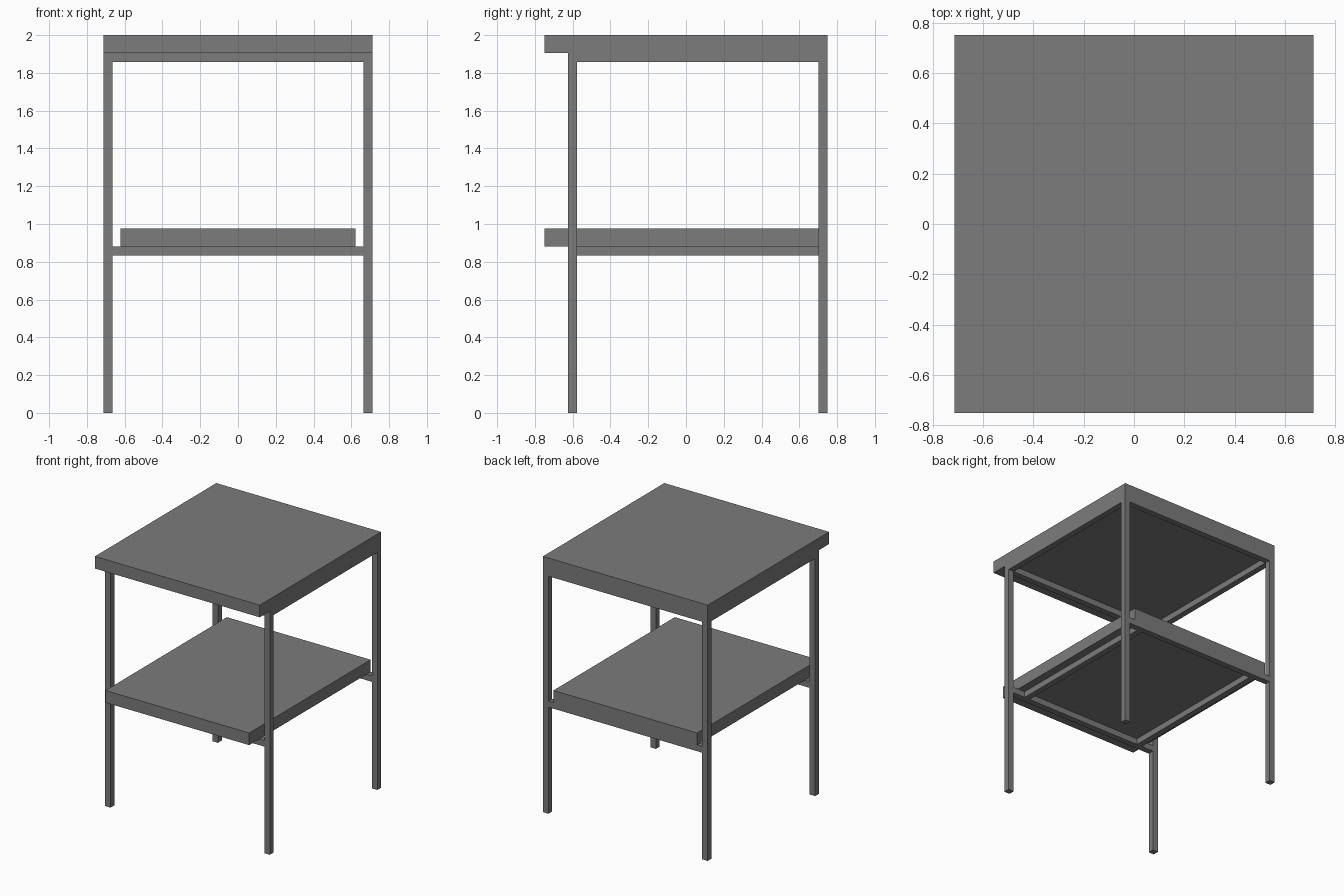
import bpy

if "Cube" in bpy.data.objects:
    bpy.data.objects.remove(bpy.data.objects["Cube"])

grey = bpy.data.materials.new("dark_grey")
grey.diffuse_color = (0.2, 0.2, 0.2, 1)
grey.use_nodes = True
grey.node_tree.nodes["Principled BSDF"].inputs["Base Color"].default_value = grey.diffuse_color


def box(name, x, y, z):
    """Box from (min, max) ranges along each axis."""
    bpy.ops.mesh.primitive_cube_add(size=1, location=[sum(r) / 2 for r in (x, y, z)])
    ob = bpy.context.object
    ob.name = name
    ob.scale = [r[1] - r[0] for r in (x, y, z)]
    bpy.ops.object.transform_apply(location=False, rotation=False, scale=True)
    ob.data.materials.append(grey)


BAR = 0.0476                       # square bar width
W, D = 0.713, 0.75                 # half width and half depth
TOP, SHELF = 1.905, 0.881          # undersides of the two boards
FRONT = (-0.625, -0.625 + BAR)     # depth range of front bars
BACK = (D - BAR, D)                # depth range of back bars
INNER = W - BAR

# Boards, both overhanging the front legs
box("top_board", (-W, W), (-D, D), (TOP, 2))
box("shelf_board", (-0.622, 0.622), (-D, D), (SHELF, SHELF + 0.095))

# Legs and cross rails, front and back
for place, y in (("front", FRONT), ("back", BACK)):
    box(place + "_right_leg", (INNER, W), y, (0, TOP))
    box(place + "_left_leg", (-W, -INNER), y, (0, TOP))
    for level, z in (("top", TOP), ("shelf", SHELF)):
        box(f"{place}_{level}_rail", (-INNER, INNER), y, (z - BAR, z))

# Side rails: flush under the top, inset under the shelf
for level, z, outer in (("top", TOP, W), ("shelf", SHELF, 0.56)):
    y = (FRONT[1], BACK[0])
    box(f"right_{level}_rail", (outer - BAR, outer), y, (z - BAR, z))
    box(f"left_{level}_rail", (-outer, BAR - outer), y, (z - BAR, z))
